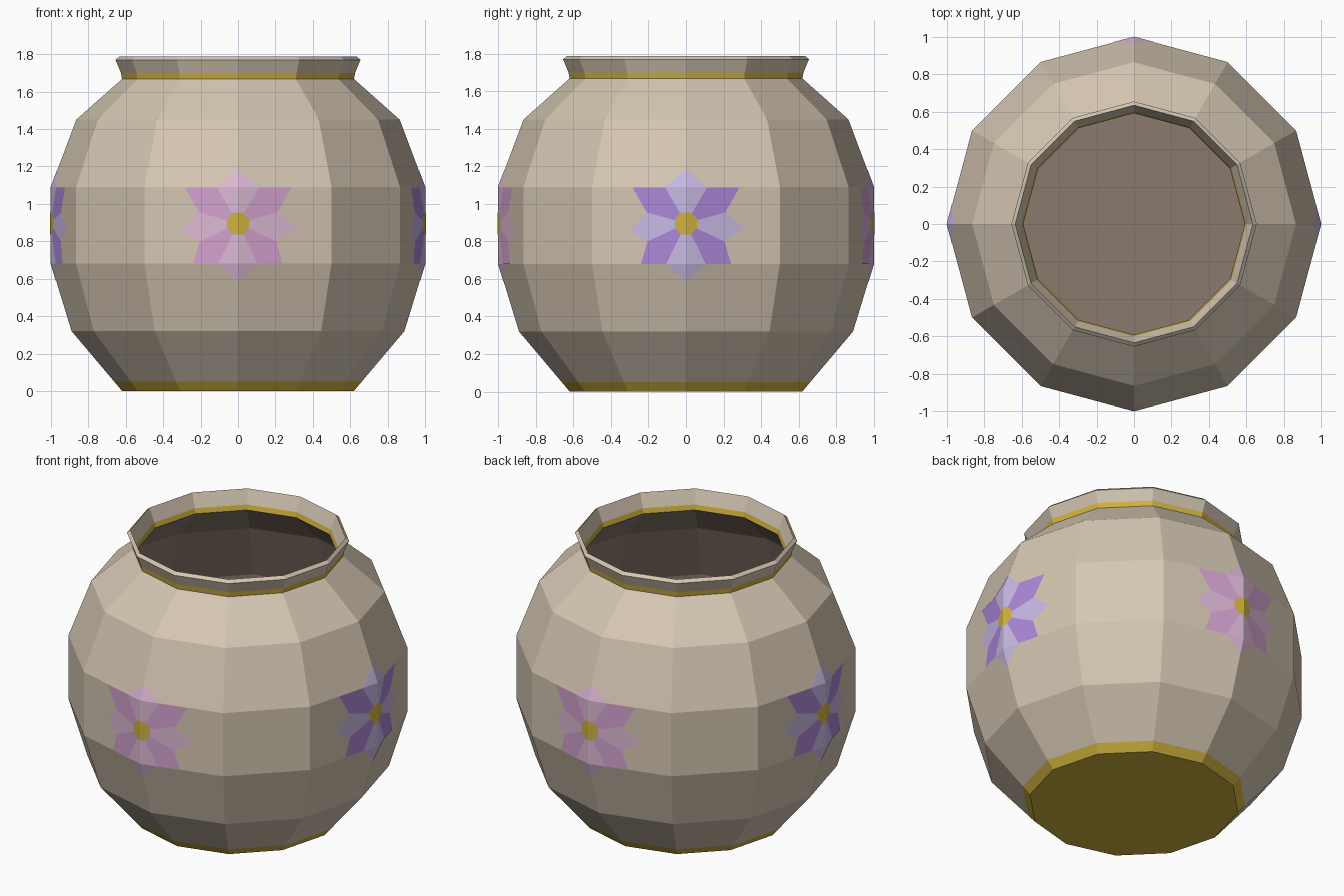
import bpy, bmesh, math
from mathutils import Vector, Matrix

if "Cube" in bpy.data.objects:
    bpy.data.objects.remove(bpy.data.objects["Cube"])


def material(name, rgb):
    m = bpy.data.materials.new(name)
    lin = [((c / 255 + 0.055) / 1.055) ** 2.4 for c in rgb]
    m.diffuse_color = (*lin, 1)
    m.use_nodes = True
    m.node_tree.nodes["Principled BSDF"].inputs["Base Color"].default_value = m.diffuse_color
    return m


clay = material("clay", (212, 198, 178))
gold = material("gold", (208, 178, 62))
brown = material("inner_brown", (138, 122, 110))
pink_light = material("pale_pink", (220, 183, 212))
pink = material("pink", (210, 162, 208))
lavender = material("lavender", (200, 185, 228))
purple = material("purple", (172, 135, 216))

SIDES = 12
# Profile from base, up the outside, over the lip and down the inside:
# (radius, height, material slot of the band that follows)
CLAY, GOLD, BROWN = 0, 1, 2
profile = [
    (0.62, 0.0, GOLD), (0.662, 0.05, CLAY), (0.89, 0.32, CLAY),
    (1.0, 0.68, CLAY), (1.0, 1.09, CLAY), (0.865, 1.45, CLAY),
    (0.62, 1.668, GOLD), (0.626, 1.70, CLAY), (0.655, 1.77, CLAY),
    (0.635, 1.788, CLAY), (0.60, 1.70, GOLD), (0.592, 1.668, BROWN),
    (0.83, 1.44, BROWN), (0.96, 1.08, BROWN), (0.96, 0.69, BROWN),
    (0.85, 0.34, BROWN), (0.63, 0.05, BROWN),
]


def finish(bm, name, mats):
    me = bpy.data.meshes.new(name)
    bm.to_mesh(me)
    bm.free()
    for m in mats:
        me.materials.append(m)
    ob = bpy.data.objects.new(name, me)
    bpy.context.collection.objects.link(ob)
    return ob


# Pot: lathe with twelve flat sides
bm = bmesh.new()
rings = []
for r, z, _ in profile:
    rings.append([bm.verts.new((r * math.cos(math.tau * i / SIDES),
                                r * math.sin(math.tau * i / SIDES), z))
                  for i in range(SIDES)])
for (lo, hi, p) in zip(rings, rings[1:], profile):
    for i in range(SIDES):
        j = (i + 1) % SIDES
        f = bm.faces.new((lo[i], lo[j], hi[j], hi[i]))
        f.material_index = p[2]
bm.faces.new(rings[0][::-1]).material_index = GOLD
bm.faces.new(rings[-1]).material_index = BROWN
bmesh.ops.recalc_face_normals(bm, faces=bm.faces)
finish(bm, "pot", [clay, gold, brown])


def wall_radius(z):
    outer = profile[:7]
    for (r0, z0, _), (r1, z1, _) in zip(outer, outer[1:]):
        if z <= z1:
            return r0 + (r1 - r0) * (z - z0) / (z1 - z0)
    return outer[-1][0]


# Star outline: petal tips alternate with valleys, clockwise from the top
CENTRE_Z = 0.895
star = [(0, 1.185), (0.112, 1.088), (0.285, 1.088), (0.21, 0.955),
        (0.315, 0.87), (0.205, 0.80), (0.24, 0.68), (0.105, 0.68),
        (0, 0.585), (-0.105, 0.68), (-0.24, 0.68), (-0.205, 0.80),
        (-0.30, 0.86), (-0.21, 0.955), (-0.285, 1.088), (-0.112, 1.088)]


def flower(name, turn, mats):
    bm = bmesh.new()

    def poly(points, slot, lift):
        part = bmesh.new()
        part.faces.new([part.verts.new((x, 0, z)) for x, z in points])
        # cut along the pot's own edges so the pieces bend with the wall
        for co, no in (((0, 0, 0), (1, 0, 0)), ((0, 0, 0.68), (0, 0, 1)),
                       ((0, 0, 1.09), (0, 0, 1))):
            bmesh.ops.bisect_plane(part, geom=part.verts[:] + part.edges[:] + part.faces[:],
                                   dist=1e-5, plane_co=co, plane_no=no)
        for v in part.verts:
            v.co.y = -(wall_radius(v.co.z) - abs(v.co.x) * math.tan(math.radians(15)) + lift)
        for f in part.faces:
            f.normal_update()
            new = [bm.verts.new(v.co) for v in f.verts]
            if f.normal.y > 0:
                new.reverse()
            bm.faces.new(new).material_index = slot
        part.free()

    # petals
    for k in range(0, 16, 2):
        poly([(0, CENTRE_Z), star[k - 1], star[k], star[k + 1]], (k // 2) % 2, 0.002)
    # gold heart
    poly([(0.064 * math.cos(math.tau * (i + 0.5) / 8),
           CENTRE_Z + 0.064 * math.sin(math.tau * (i + 0.5) / 8)) for i in range(8)], 2, 0.004)
    bmesh.ops.remove_doubles(bm, verts=bm.verts, dist=1e-5)
    bm.transform(Matrix.Rotation(turn, 4, 'Z'))
    finish(bm, name, mats + [gold])


flower("front_flower", 0, [pink_light, pink])
flower("right_flower", math.pi / 2, [lavender, purple])
flower("back_flower", math.pi, [pink_light, pink])
flower("left_flower", -math.pi / 2, [lavender, purple])
